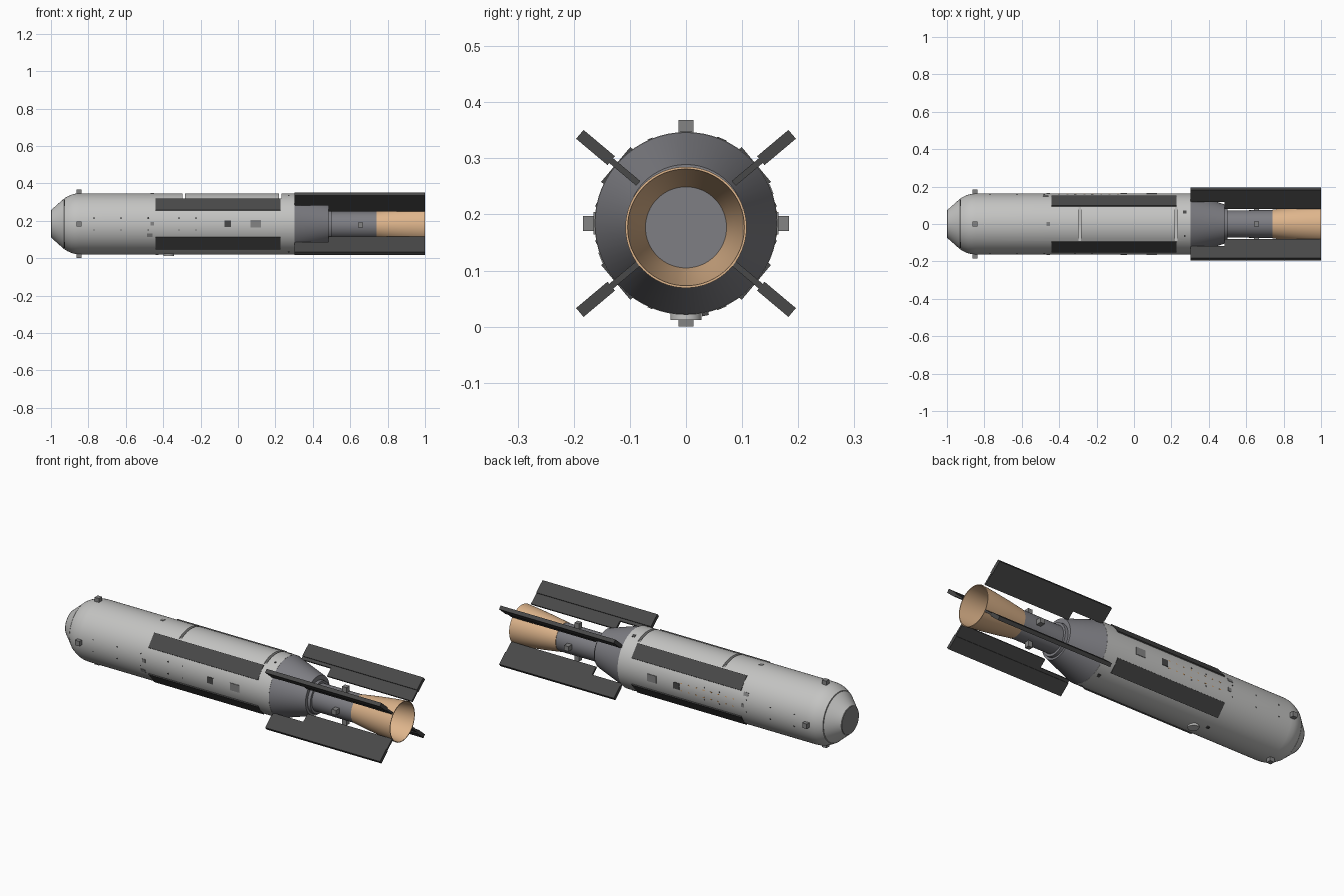
import bpy, bmesh, math
from mathutils import Matrix, Vector

if "Cube" in bpy.data.objects:
    bpy.data.objects.remove(bpy.data.objects["Cube"])

C = 0.184      # height of the body axis
CE = 0.177     # height of the engine axis
R = 0.163      # body radius


def material(name, rgb):
    m = bpy.data.materials.new(name)
    m.diffuse_color = (*rgb, 1)
    m.use_nodes = True
    m.node_tree.nodes["Principled BSDF"].inputs["Base Color"].default_value = m.diffuse_color
    return m


LIGHT = material("light_grey", (0.55, 0.55, 0.54))
STEEL = material("steel_grey", (0.21, 0.21, 0.23))
MID = material("mid_grey", (0.23, 0.23, 0.23))
DARK = material("dark_grey", (0.065, 0.065, 0.065))
TAN = material("tan", (0.73, 0.46, 0.26))
ORANGE = material("orange", (0.65, 0.3, 0.08))


def finish(name, bm, mat, smooth=False):
    bmesh.ops.recalc_face_normals(bm, faces=bm.faces)
    me = bpy.data.meshes.new(name)
    bm.to_mesh(me)
    bm.free()
    ob = bpy.data.objects.new(name, me)
    bpy.context.collection.objects.link(ob)
    me.materials.append(mat)
    if smooth:
        smooth_object(ob)
    return ob


def smooth_object(ob):
    bpy.ops.object.select_all(action='DESELECT')
    ob.select_set(True)
    bpy.context.view_layer.objects.active = ob
    bpy.ops.object.shade_smooth_by_angle(angle=math.radians(25))


def lathe(name, profile, mat, cz=C, n=64, closed=False, smooth=True):
    """Turn (x, radius) points around the long axis; ends capped unless closed."""
    bm = bmesh.new()
    rings = [[bm.verts.new((x, r * math.cos(2 * math.pi * i / n),
                            cz + r * math.sin(2 * math.pi * i / n)))
              for i in range(n)] for x, r in profile]
    pairs = list(zip(rings, rings[1:]))
    if closed:
        pairs.append((rings[-1], rings[0]))
    else:
        bm.faces.new(rings[0])
        bm.faces.new(rings[-1])
    for a, b in pairs:
        for i in range(n):
            j = (i + 1) % n
            bm.faces.new((a[i], a[j], b[j], b[i]))
    return finish(name, bm, mat, smooth)


def radial_box(name, x0, x1, r0, r1, width, deg, mat, cz=C):
    """Box pointing outwards from the axis; deg is measured from +y towards +z."""
    a = math.radians(deg)
    c, s = math.cos(a), math.sin(a)
    rot = Matrix(((1, 0, 0), (0, c, -s), (0, s, c))).to_4x4()
    bm = bmesh.new()
    bmesh.ops.create_cube(bm, size=1)
    place = (Matrix.Translation((0, 0, cz)) @ rot
             @ Matrix.Translation(((x0 + x1) / 2, (r0 + r1) / 2, 0))
             @ Matrix.Diagonal((x1 - x0, r1 - r0, width, 1)))
    bmesh.ops.transform(bm, matrix=place, verts=bm.verts)
    return finish(name, bm, mat)


# Main body with rounded shoulder
body = lathe("body", [(-0.928, 0.137), (-0.91, 0.147), (-0.89, 0.156), (-0.87, 0.161),
                      (-0.845, R), (0.302, R)], LIGHT, smooth=False)

# Two flat-bottomed slots cut across the top of the body
for x in (-0.29, 0.226):
    cutter = radial_box("slot_cutter", x - 0.007, x + 0.007, 0.136, 0.25, 0.4, 90, LIGHT)
    cutter.hide_render = True
    mod = body.modifiers.new("slot", 'BOOLEAN')
    mod.operation = 'DIFFERENCE'
    mod.solver = 'EXACT'
    mod.object = cutter
    bpy.context.view_layer.objects.active = body
    bpy.ops.object.modifier_apply(modifier=mod.name)
    bpy.data.objects.remove(cutter)
smooth_object(body)

# Nose cone, its seam and the front window
lathe("nose_seam", [(-0.932, 0.131), (-0.926, 0.131)], DARK)
lathe("nose_cone", [(-0.997, 0.076), (-0.931, 0.134)], LIGHT)
lathe("nose_window", [(-1.0, 0.074), (-0.99, 0.074)], MID)

# Tail cone, engine tube and flared nozzle
lathe("tail_cone", [(0.302, 0.162), (0.484, 0.105)], STEEL)
lathe("tail_collar", [(0.48, 0.088), (0.5, 0.086)], STEEL, CE)
lathe("engine_tube", [(0.48, 0.073), (0.742, 0.074)], STEEL, CE)
lathe("nozzle", [(0.74, 0.076), (0.83, 0.089), (0.92, 0.1), (1.0, 0.108),
                 (1.0, 0.104), (0.92, 0.096), (0.83, 0.085), (0.74, 0.072)],
      TAN, CE, closed=True)

# Thruster blocks around the nose and the engine
for i in range(4):
    radial_box("nose_block", -0.863, -0.836, 0.15, 0.184, 0.027, 90 * i, MID)
    radial_box("engine_block", 0.642, 0.669, 0.068, 0.104, 0.027, 90 * i, MID, CE)

# Four tail fins and four body strakes
for deg in (40, 140, 220, 320):
    radial_box("fin_outer", 0.302, 1.0, 0.174, 0.247, 0.0206, deg, DARK)
    radial_box("fin_inner", 0.484, 1.0, 0.111, 0.18, 0.011, deg, DARK)
    radial_box("fin_mount", 0.302, 0.484, 0.158, 0.178, 0.011, deg, DARK)
    radial_box("strake", -0.44, 0.226, 0.153, 0.1635, 0.081, deg, DARK)

# Side hatches, sensors and rivets on both sides
for deg in (0, 180):
    radial_box("dark_hatch", -0.073, -0.037, 0.156, 0.1645, 0.035, deg, DARK)
    radial_box("grey_hatch", 0.066, 0.123, 0.156, 0.1645, 0.04, deg, MID)
    for x in (-0.77, -0.625, -0.48, -0.315, -0.225):
        for off in (-11.5, 11.5):
            radial_box("rivet", x - 0.003, x + 0.003, 0.158, 0.1642, 0.006, deg + off, DARK)
radial_box("low_hatch", -0.486, -0.457, 0.156, 0.1645, 0.02, 202, MID)
radial_box("low_hatch", -0.486, -0.457, 0.156, 0.1645, 0.02, 22, MID)
for deg in (0, 90, 180):
    radial_box("sensor", -0.468, -0.449, 0.156, 0.1645, 0.019, deg, MID)

# Small ports near the tail end of the body
for deg, size in ((67, 0.018), (113, 0.009), (247, 0.009), (293, 0.018)):
    radial_box("tail_port", 0.272 - size / 2, 0.272 + size / 2, 0.156, 0.1642, size, deg, DARK)

# Rows of orange marks on the back side
for k in range(8):
    x = -0.4 + 0.045 * k
    for off in (-7, 7):
        radial_box("orange_mark", x - 0.005, x + 0.005, 0.158, 0.1635, 0.004, off, ORANGE)

# Round hatch under the belly
bm = bmesh.new()
bmesh.ops.create_cone(bm, cap_ends=True, segments=32, radius1=0.028, radius2=0.028, depth=0.025,
                      matrix=Matrix.Translation((-0.37, 0, 0.0245)))
finish("belly_hatch", bm, LIGHT, True)
radial_box("belly_port", -0.44, -0.425, 0.156, 0.168, 0.012, 282, DARK)
